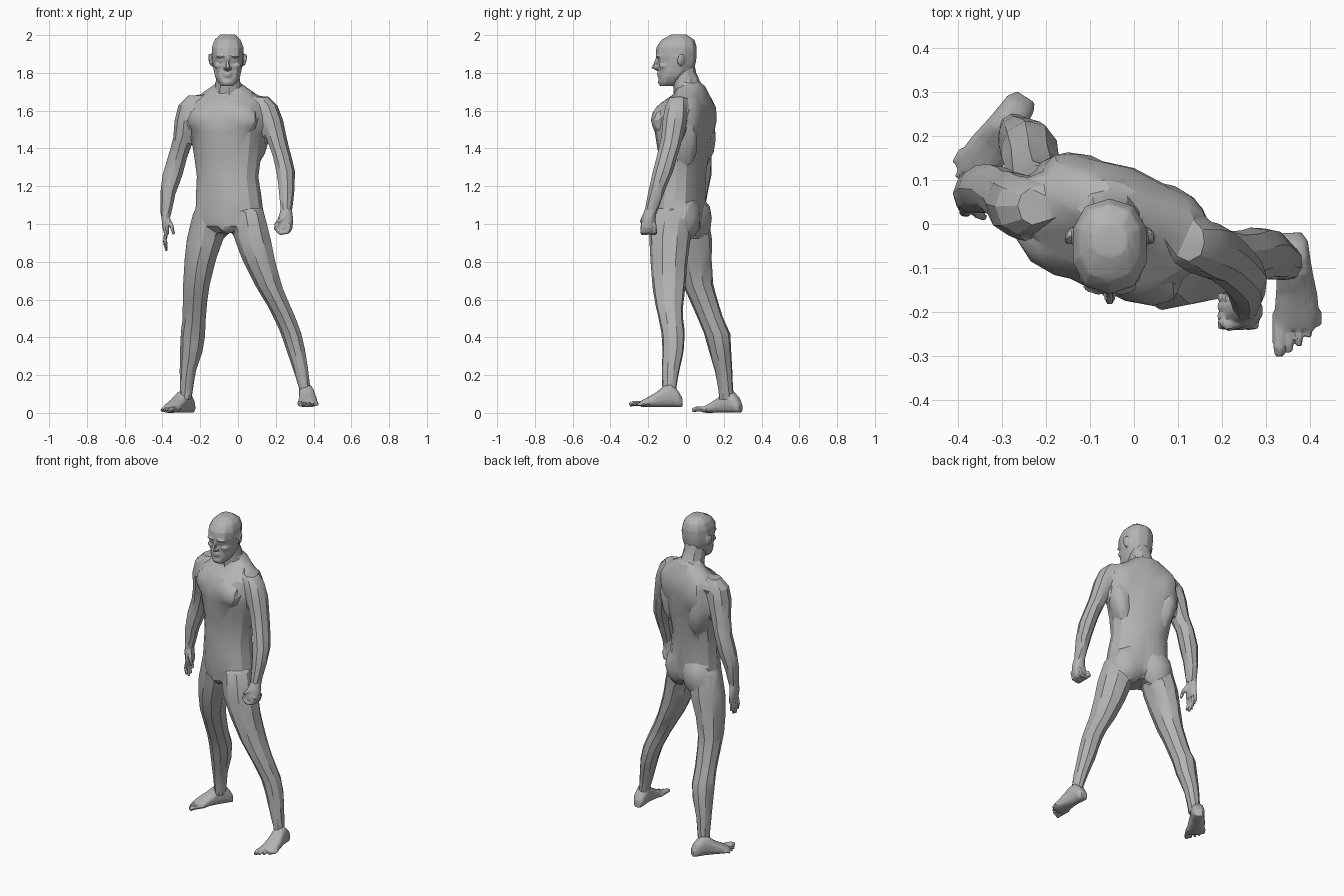
import bpy, bmesh, math
from mathutils import Matrix, Vector

cube = bpy.data.objects.get("Cube")
if cube:
    bpy.data.objects.remove(cube)

grey = bpy.data.materials.new("plain_grey")
grey.use_nodes = True
COL = (0.45, 0.45, 0.45, 1)
grey.diffuse_color = COL
grey.node_tree.nodes["Principled BSDF"].inputs["Base Color"].default_value = COL


def add(name, bm):
    bmesh.ops.recalc_face_normals(bm, faces=bm.faces)
    me = bpy.data.meshes.new(name)
    bm.to_mesh(me)
    bm.free()
    me.materials.append(grey)
    ob = bpy.data.objects.new(name, me)
    bpy.context.collection.objects.link(ob)
    return ob


def loft(name, rings, n=12, yaw=0, power=1.0, matrix=None):
    """Skin horizontal oval rings (x, y, z, rx, ry)."""
    bm = bmesh.new()
    c, s = math.cos(math.radians(yaw)), math.sin(math.radians(yaw))
    loops = []
    for x, y, z, rx, ry in rings:
        loop = []
        for i in range(n):
            t = 2 * math.pi * (i + 0.5) / n
            a = rx * math.copysign(abs(math.cos(t)) ** power, math.cos(t))
            b = ry * math.copysign(abs(math.sin(t)) ** power, math.sin(t))
            loop.append(bm.verts.new((x + a * c - b * s, y + a * s + b * c, z)))
        loops.append(loop)
    for lo, hi in zip(loops, loops[1:]):
        for i in range(n):
            j = (i + 1) % n
            bm.faces.new((lo[i], lo[j], hi[j], hi[i]))
    bm.faces.new(loops[0])
    bm.faces.new(loops[-1])
    if matrix:
        bm.transform(matrix)
    return add(name, bm)


def blob(name, at, size, yaw=0, tilt=0):
    """Ellipsoid muscle or feature."""
    bm = bmesh.new()
    bmesh.ops.create_icosphere(bm, subdivisions=2, radius=1)
    rot = Matrix.Rotation(math.radians(yaw), 4, 'Z') @ Matrix.Rotation(math.radians(tilt), 4, 'Y')
    bm.transform(Matrix.Translation(at) @ rot @ Matrix.Diagonal((*size, 1)))
    return add(name, bm)


def tube(name, pts, radii):
    """Tapering tube for fingers, toes and nose."""
    cu = bpy.data.curves.new(name, 'CURVE')
    cu.dimensions = '3D'
    cu.bevel_depth, cu.bevel_resolution, cu.use_fill_caps = 1.0, 1, True
    sp = cu.splines.new('POLY')
    sp.points.add(len(pts) - 1)
    for p, co, r in zip(sp.points, pts, radii):
        p.co, p.radius = (*co, 1), r
    ob = bpy.data.objects.new(name, cu)
    bpy.context.collection.objects.link(ob)
    select([ob])
    bpy.ops.object.convert(target='MESH')
    ob = bpy.context.object
    ob.data.materials.clear()
    ob.data.materials.append(grey)
    return ob


def select(obs):
    bpy.ops.object.select_all(action='DESELECT')
    for o in obs:
        o.select_set(True)
    bpy.context.view_layer.objects.active = obs[0]


def fuse(name, obs, voxel, ratio, smooth=1):
    """Merge parts into one faceted skin."""
    select(obs)
    bpy.ops.object.join()
    ob = bpy.context.object
    ob.name = ob.data.name = name
    m = ob.modifiers.new("skin", 'REMESH')
    m.mode, m.voxel_size = 'VOXEL', voxel
    m = ob.modifiers.new("soften", 'SMOOTH')
    m.factor, m.iterations = 0.5, smooth
    m = ob.modifiers.new("facet", 'DECIMATE')
    m.ratio = ratio
    for mod in [m.name for m in ob.modifiers]:
        bpy.ops.object.modifier_apply(modifier=mod)
    ob.data.materials.clear()
    ob.data.materials.append(grey)
    bpy.ops.object.shade_smooth_by_angle(angle=math.radians(24))
    return ob


# Torso, turned so the left side leads
YAW = -20
parts = [loft("torso", [
    (-.055, -.03, .955, .075, .07), (-.045, -.03, .99, .165, .11), (-.045, -.03, 1.06, .185, .12),
    (-.05, -.025, 1.16, .177, .117), (-.055, -.02, 1.25, .167, .113), (-.055, -.012, 1.36, .182, .122),
    (-.055, -.014, 1.48, .20, .140), (-.05, -.010, 1.57, .205, .146), (-.05, .006, 1.64, .20, .128),
    (-.05, .03, 1.69, .15, .08), (-.05, .035, 1.735, .085, .06)], 14, YAW, .92)]
parts.append(loft("neck", [(-.05, .035, 1.62, .10, .085), (-.052, .012, 1.72, .071, .08),
                           (-.055, -.015, 1.80, .064, .07), (-.055, -.015, 1.87, .06, .06)], 10))

# Torso muscles in the turned frame: side, depth, height, size
turn = Matrix.Translation((-.05, -.01, 0)) @ Matrix.Rotation(math.radians(YAW), 4, 'Z')
for s in (-1, 1):
    for nm, x, y, z, size, tilt in [
            ("chest", .085, -.085, 1.55, (.11, .060, .088), 0),
            ("shoulder_blade", .10, .080, 1.56, (.095, .060, .13), 15),
            ("side_back", .145, .045, 1.45, (.06, .082, .16), 12),
            ("glute", .085, .040, 1.03, (.10, .080, .12), 0),
            ("shoulder_slope", .11, .03, 1.655, (.12, .055, .045), 20)]:
        parts.append(blob(nm, turn @ Vector((s * x, y, z)), size, YAW, s * tilt))
parts.append(blob("groin", (-.06, -.10, 1.0), (.05, .045, .055)))

# Legs
parts.append(loft("left_leg", [
    (.36, -.088, .07, .033, .042), (.352, -.088, .14, .032, .040), (.335, -.082, .22, .041, .048),
    (.308, -.068, .33, .051, .059), (.283, -.068, .42, .056, .064), (.25, -.08, .50, .060, .067),
    (.222, -.088, .56, .062, .074), (.17, -.09, .66, .071, .089), (.115, -.09, .80, .088, .10),
    (.077, -.085, .93, .10, .113), (.055, -.07, 1.07, .085, .10)], 9))
parts.append(loft("right_leg", [
    (-.275, .215, .07, .033, .042), (-.272, .21, .13, .036, .041), (-.265, .20, .22, .045, .048),
    (-.245, .18, .33, .063, .061), (-.237, .165, .42, .068, .071), (-.23, .13, .50, .064, .069),
    (-.226, .10, .58, .067, .074), (-.218, .062, .68, .073, .084), (-.200, .04, .80, .085, .099),
    (-.172, .03, .92, .10, .11), (-.15, .015, 1.07, .085, .10)], 9))

# Arms
parts.append(loft("left_arm", [
    (.255, -.19, 1.05, .03, .035), (.257, -.157, 1.17, .042, .045), (.251, -.122, 1.28, .051, .056),
    (.232, -.10, 1.36, .050, .057), (.204, -.075, 1.45, .055, .060), (.176, -.06, 1.55, .063, .066),
    (.148, -.050, 1.63, .060, .060), (.12, -.04, 1.675, .04, .045)], 9, YAW))
parts.append(loft("right_arm", [
    (-.382, .06, 1.04, .028, .035), (-.37, .07, 1.16, .042, .046), (-.345, .08, 1.26, .055, .057),
    (-.317, .08, 1.36, .053, .057), (-.288, .06, 1.45, .056, .064), (-.27, .045, 1.55, .066, .075),
    (-.25, .04, 1.63, .066, .068), (-.225, .04, 1.68, .04, .045)], 9))
fuse("body", parts, .010, .025, 2)

# Head with face features
HX = -.055
parts = [loft("skull", [(HX, (f + b) / 2, z, rx, (b - f) / 2) for z, f, b, rx in [
    (1.73, -.138, -.07, .032), (1.75, -.145, -.035, .052), (1.78, -.146, .0, .069),
    (1.815, -.147, .035, .077), (1.85, -.148, .052, .082), (1.89, -.16, .057, .086),
    (1.935, -.158, .058, .087), (1.975, -.13, .045, .072), (2.004, -.075, .0, .04)]], 10, 0, .85)]
parts.append(tube("nose", [(HX, -.148, 1.888), (HX, -.162, 1.85), (HX, -.172, 1.83), (HX, -.148, 1.82)],
                  [.008, .010, .013, .012]))
parts.append(blob("upper_lip", (HX, -.142, 1.797), (.026, .013, .006)))
parts.append(blob("lower_lip", (HX, -.141, 1.784), (.022, .013, .006)))
parts.append(blob("chin", (HX, -.133, 1.752), (.030, .016, .018)))
for s in (-1, 1):
    parts += [blob("brow", (HX + s * .034, -.146, 1.888), (.03, .014, .008), s * 15, s * 6),
              blob("eye", (HX + s * .032, -.138, 1.868), (.014, .010, .008), s * 15),
              blob("cheek", (HX + s * .045, -.120, 1.838), (.028, .023, .018), s * 30),
              blob("nostril", (HX + s * .012, -.152, 1.825), (.010, .011, .008)),
              blob("ear", (HX + s * .09, -.027, 1.87), (.010, .021, .036), s * 20, s * 10)]
fuse("head", parts, .0055, .13)

# Left fist
parts = [loft("fist_palm", [(.243, -.2, .955, .035, .032), (.245, -.2, .98, .046, .042),
                            (.252, -.197, 1.03, .042, .036), (.256, -.185, 1.08, .03, .034)], 10)]
for i in range(4):
    y = -.229 + .021 * i
    parts.append(tube("fist_finger", [(.275, y, 1.0), (.262, y, .958), (.225, y, .952), (.198, y, .975),
                                      (.215, y, 1.0)], [.012, .013, .013, .012, .010]))
parts.append(tube("fist_thumb", [(.25, -.22, 1.04), (.215, -.232, 1.015), (.197, -.218, .99)], [.015, .013, .010]))
fuse("left_hand", parts, .0055, .25)

# Right open hand
parts = [loft("palm", [(-.378, .062, .945, .013, .042), (-.382, .06, .98, .019, .045),
                       (-.384, .06, 1.03, .022, .038), (-.38, .06, 1.07, .027, .034)], 10)]
for i, drop in enumerate((.075, .093, .085, .06)):
    y = .03 + .022 * i
    parts.append(tube("finger", [(-.38, y, .96), (-.388, y - .004, .95 - drop * .5), (-.378, y - .008, .95 - drop)],
                      [.011, .010, .008]))
parts.append(tube("thumb", [(-.375, .045, 1.03), (-.352, .022, .99), (-.34, .015, .945)], [.015, .012, .008]))
fuse("right_hand", parts, .005, .25)

# Feet: lofted from heel to ball, then five toes; s is the outer side
for name, heel, yaw, s in (("left_foot", (.357, -.02, .03), 2, 1), ("right_foot", (-.245, .288, .0), -33, -1)):
    place = Matrix.Translation(heel) @ Matrix.Rotation(math.radians(yaw), 4, 'Z')
    # rings stacked along z are laid over so they run towards the toes
    lay = place @ Matrix.Rotation(math.radians(90), 4, 'X')
    parts = [loft("sole", [(s * x, top / 2, d, w, top / 2) for d, x, w, top in [
        (.0, 0, .024, .05), (.02, .002, .036, .085), (.06, .002, .040, .125), (.095, .005, .042, .115),
        (.14, .007, .048, .078), (.185, .006, .052, .052), (.22, 0, .047, .033)]], 12, 0, .8, lay)]
    for i in range(5):
        x = s * (-.036 + .0225 * i)
        tip = .278 - .004 * i - .003 * i * i
        r = .015 if i == 0 else .0095
        pts = [place @ Vector((x, -d, z)) for d, z in ((.18, .02), (tip - .02, .02), (tip, .012))]
        parts.append(tube("toe", pts, [r, r, r * .8]))
    fuse(name, parts, .005, .16)
